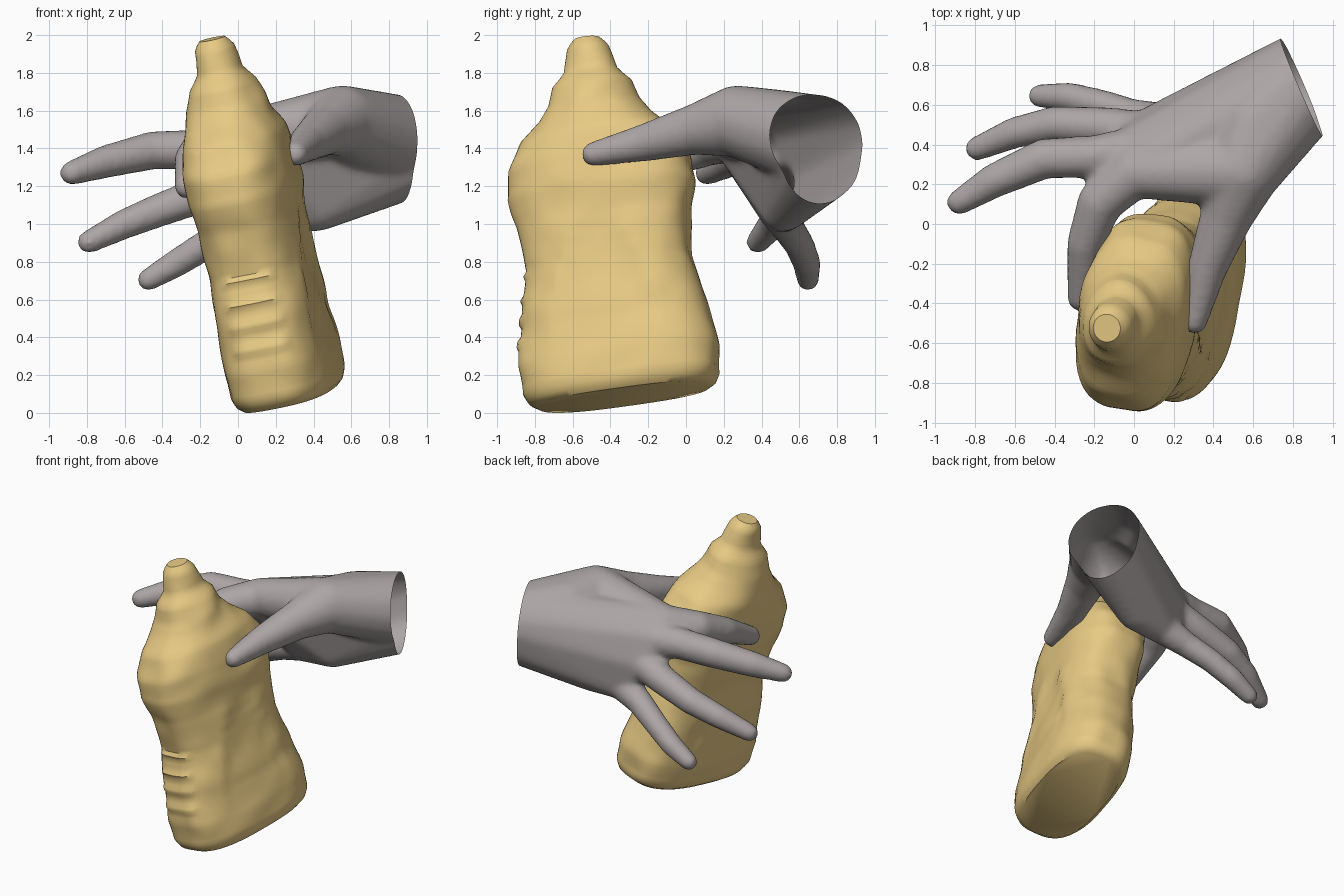
import bpy, bmesh, math, random
from mathutils import Vector, noise

if "Cube" in bpy.data.objects:
    bpy.data.objects.remove(bpy.data.objects["Cube"])

random.seed(4)


def material(name, rgb):
    m = bpy.data.materials.new(name)
    m.diffuse_color = (*rgb, 1)
    m.use_nodes = True
    m.node_tree.nodes["Principled BSDF"].inputs["Base Color"].default_value = m.diffuse_color
    return m


def add_object(name, bm, mat):
    me = bpy.data.meshes.new(name)
    bmesh.ops.recalc_face_normals(bm, faces=bm.faces)
    bm.to_mesh(me)
    bm.free()
    me.materials.append(mat)
    ob = bpy.data.objects.new(name, me)
    bpy.context.collection.objects.link(ob)
    return ob


def smooth(ob, angle):
    bpy.ops.object.select_all(action='DESELECT')
    ob.select_set(True)
    bpy.context.view_layer.objects.active = ob
    bpy.ops.object.shade_smooth_by_angle(angle=math.radians(angle))


# Bottle: tilted loft of rounded sections (distance along axis, half depth, half width)
PROFILE = [(0, .235, .46), (.025, .262, .50), (.07, .28, .525), (.22, .285, .535), (.47, .278, .495),
           (.72, .265, .438), (.97, .268, .465), (1.12, .28, .505), (1.27, .282, .485),
           (1.42, .268, .41), (1.52, .235, .30), (1.6, .215, .24), (1.7, .175, .215),
           (1.77, .125, .145), (1.91, .105, .11), (1.95, .07, .07)]
BASE = Vector((.28, -.335, .085))
U = Vector((-.22, -.1, 1)).normalized()
W = Vector((math.sin(.21), math.cos(.21), 0))
W = (W - U * W.dot(U)).normalized()
N = W.cross(U)


def section(t):
    for a, b in zip(PROFILE, PROFILE[1:]):
        if t <= b[0] + 1e-6:
            f = (t - a[0]) / (b[0] - a[0])
            return a[1] + (b[1] - a[1]) * f, a[2] + (b[2] - a[2]) * f
    return PROFILE[-1][1:]


def ramp(v):
    return max(0, min(1, v))


def bottle_point(t, ang):
    depth, width = section(t)
    n = 2.7 if t < 1.3 else max(2, 2.7 - (t - 1.3) * 2.5)
    c, s = math.cos(ang), math.sin(ang)
    x = depth * math.copysign(abs(c) ** (2 / n), c)
    w = width * math.copysign(abs(s) ** (2 / n), s)
    # grip ribs on the front edge
    if s < -.9 and any(abs(t - r) < .018 for r in (.34, .46, .58, .70)):
        w -= .014
    # shallow arched panel on both broad sides
    x *= 1 - .05 * ramp((.99 - 8 * w * w - t) / .06) * ramp((t - .2) / .2)
    p = BASE + U * t + N * x + W * w
    # uneven, hand-worn surface
    k = ramp(t / .1) * ramp((1.95 - t) / .1)
    return p + (N * x + W * w).normalized() * (.014 * k * noise.noise(p * 6))


bm = bmesh.new()
SEG, LEVELS = 64, 78
rings = []
for i in range(LEVELS + 1):
    t = 1.95 * i / LEVELS
    rings.append([bm.verts.new(bottle_point(t, 2 * math.pi * j / SEG)) for j in range(SEG)])
for a, b in zip(rings, rings[1:]):
    for j in range(SEG):
        k = (j + 1) % SEG
        bm.faces.new((a[j], a[k], b[k], b[j]))
bm.faces.new(rings[0])
bm.faces.new(rings[-1])
low = min(v.co.z for v in bm.verts)
for v in bm.verts:
    v.co.z -= low * ramp(1 - v.co.z)
smooth(add_object("bottle", bm, material("bottle_yellow", (.80, .59, .23))), 40)

# Hand: hulls around balls (x, y, z, radius), fused by a voxel remesh
WRIST = [(.85, .71, 1.43, .253), (1.02, .785, 1.43, .253)]
INDEX = [(.0, .26, 1.46, .13), (-.17, .11, 1.42, .115), (-.245, -.10, 1.34, .093), (-.27, -.375, 1.2, .068)]
MIDDLE = [(.0, .36, 1.39, .13), (-.2, .34, 1.395, .107), (-.45, .33, 1.39, .102),
          (-.7, .22, 1.33, .088), (-.88, .11, 1.27, .065)]
RING = [(.05, .45, 1.24, .12), (-.15, .49, 1.17, .1), (-.4, .505, 1.08, .09),
        (-.6, .46, 1.0, .08), (-.79, .38, .905, .062)]
PINKY = [(.18, .50, 1.06, .11), (.0, .54, .98, .088), (-.17, .60, .89, .08),
         (-.33, .64, .79, .075), (-.475, .645, .705, .06)]
THUMB = [(.55, .27, 1.545, .19), (.47, .05, 1.5, .135), (.37, -.22, 1.43, .1), (.305, -.49, 1.37, .065)]
PALM = WRIST + [f[0] for f in (INDEX, MIDDLE, RING, PINKY)] + [(.42, .52, 1.09, .13)]
THUMB_PAD = [WRIST[0], THUMB[0], (.62, .5, 1.51, .2)]
WEB = [THUMB[0], INDEX[0], (.25, .24, 1.53, .12)]

# Evenly spread points on a unit ball
BALL = []
for i in range(160):
    h = 1 - 2 * (i + .5) / 160
    q, a = math.sqrt(1 - h * h), i * 2.39996
    BALL.append(Vector((q * math.cos(a), q * math.sin(a), h)))

bm = bmesh.new()


def hull(balls):
    verts = [bm.verts.new(Vector(b[:3]) + p * b[3]) for b in balls for p in BALL]
    bmesh.ops.convex_hull(bm, input=verts)


for group in (PALM, THUMB_PAD, WEB):
    hull(group)
for finger in (INDEX, MIDDLE, RING, PINKY, THUMB):
    for pair in zip(finger, finger[1:]):
        hull(pair)
loose = [v for v in bm.verts if not v.link_faces]
bmesh.ops.delete(bm, geom=loose, context='VERTS')

skin = material("hand_grey", (.42, .38, .38))
blank = add_object("hand_blank", bm, skin)
mod = blank.modifiers.new("fuse", 'REMESH')
mod.mode = 'VOXEL'
mod.voxel_size = .02
mod = blank.modifiers.new("soften", 'SMOOTH')
mod.factor = .5
mod.iterations = 8

# Bake the hand and cut the wrist open
bm = bmesh.new()
bm.from_object(blank, bpy.context.evaluated_depsgraph_get())
bpy.data.objects.remove(blank)
bmesh.ops.bisect_plane(bm, geom=bm.verts[:] + bm.edges[:] + bm.faces[:],
                       plane_co=(.84, .70, 1.42), plane_no=(.92, .4, .05), clear_outer=True)
smooth(add_object("hand", bm, skin), 50)
